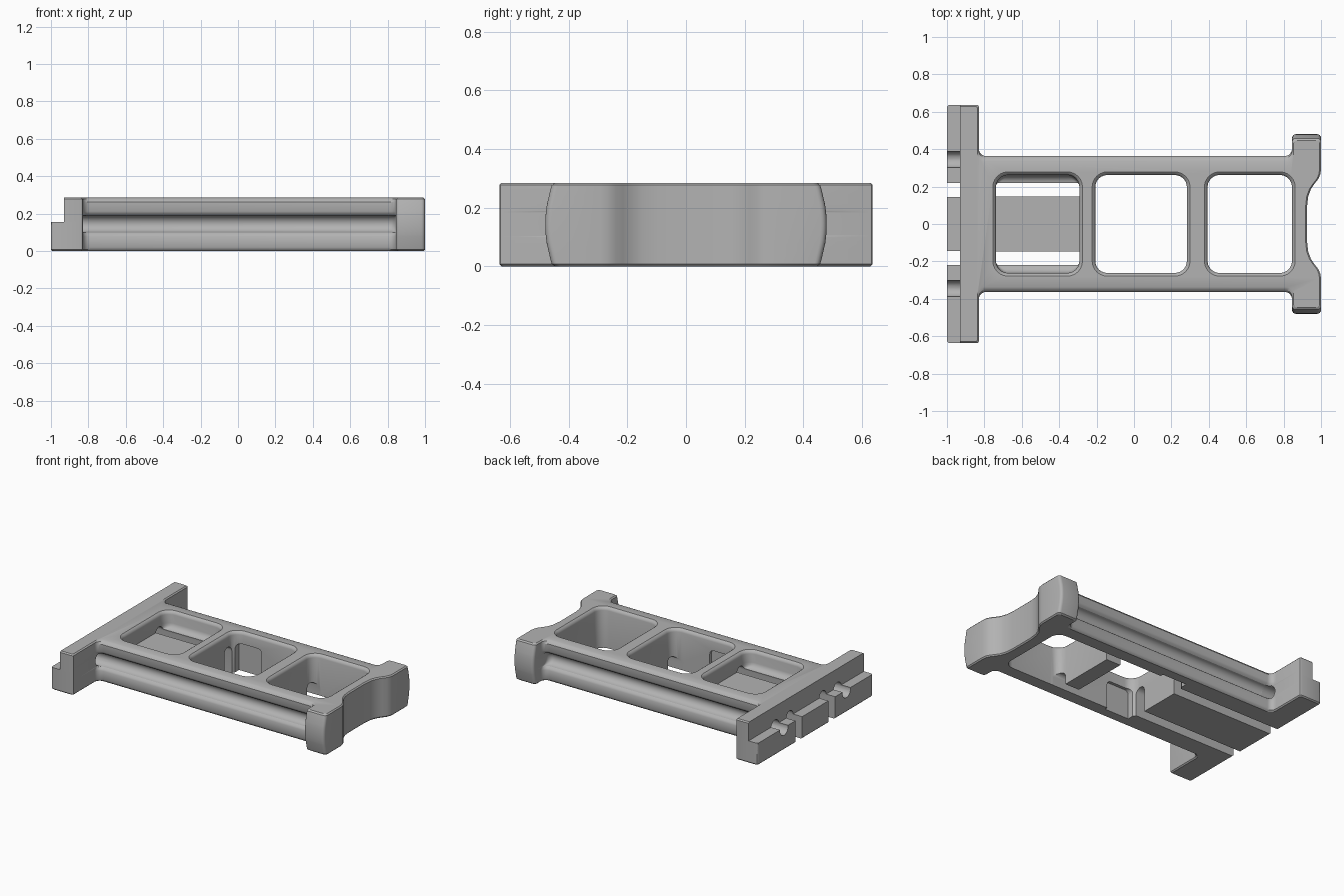
import bpy, bmesh, math

if "Cube" in bpy.data.objects:
    bpy.data.objects.remove(bpy.data.objects["Cube"])

HEIGHT = 0.285
grey = bpy.data.materials.new("plain grey")
grey.use_nodes = True
colour = (0.45, 0.45, 0.45, 1)
grey.diffuse_color = colour
grey.node_tree.nodes["Principled BSDF"].inputs["Base Color"].default_value = colour


def loft(name, rings):
    """Closed solid skinned through equal-length rings of 3D points."""
    bm = bmesh.new()
    loops = [[bm.verts.new(p) for p in ring] for ring in rings]
    n = len(loops[0])
    for a, b in zip(loops, loops[1:]):
        for i in range(n):
            j = (i + 1) % n
            bm.faces.new((a[i], a[j], b[j], b[i]))
    bm.faces.new(loops[0])
    bm.faces.new(loops[-1])
    bmesh.ops.recalc_face_normals(bm, faces=bm.faces)
    mesh = bpy.data.meshes.new(name)
    bm.to_mesh(mesh)
    bm.free()
    mesh.materials.append(grey)
    obj = bpy.data.objects.new(name, mesh)
    bpy.context.collection.objects.link(obj)
    return obj


def arc(cx, cy, r, start, end, steps=6):
    angles = [math.radians(start + (end - start) * i / steps) for i in range(steps + 1)]
    return [(cx + r * math.cos(a), cy + r * math.sin(a)) for a in angles]


def rounded_rect(x0, x1, y0, y1, r):
    return (arc(x1 - r, y1 - r, r, 0, 90) + arc(x0 + r, y1 - r, r, 90, 180)
            + arc(x0 + r, y0 + r, r, 180, 270) + arc(x1 - r, y0 + r, r, 270, 360))


def at_z(points, z):
    return [(x, y, z) for x, y in points]


def along_x(name, section, x0, x1):
    return loft(name, [[(x, y, z) for y, z in section] for x in (x0, x1)])


# Frame outline: scooped end bar, narrow body, wide end bar
SCOOP = [(0.925, 0.09), (0.931, 0.145), (0.945, 0.185), (0.965, 0.215),
         (0.985, 0.24), (0.996, 0.265), (1.0, 0.29)]


def outline(z, body, inset):
    bulge = 0.48 - 0.025 * ((z - HEIGHT / 2) / (HEIGHT / 2)) ** 2
    e, w, d, r = bulge - inset, 0.637 - inset, inset, 0.04
    half = [(x - d, y) for x, y in SCOOP]
    half += arc(0.98 - d, e - 0.02, 0.02, 0, 90, 4)
    half += arc(0.865 + d, e - 0.02, 0.02, 90, 180, 4)
    half += arc(0.845 + d - r, body + r, r, 0, -90)
    half += arc(-0.83 - d + r, body + r, r, -90, -180)
    half += arc(-0.84 - d, w - 0.01, 0.01, 0, 90, 3)
    half += arc(-0.985 + d, w - 0.015, 0.015, 90, 180, 3)
    return at_z(half + [(x, -y) for x, y in reversed(half)], z)


# Height, half width of the body, edge inset; the dip is the side rail groove
layers = [(0, 0.348, 0.008), (0.008, 0.358, 0), (0.02, 0.363, 0), (0.078, 0.363, 0),
          (0.09, 0.357, 0), (0.1, 0.345, 0)]
layers += [(z, y, 0) for y, z in arc(0.345, 0.145, 0.045, 255, 105, 8)]
layers += [(0.19, 0.345, 0), (0.2, 0.357, 0), (0.212, 0.363, 0), (0.262, 0.363, 0),
           (0.277, 0.352, 0), (HEIGHT, 0.337, 0.008)]
frame = loft("frame", [outline(*layer) for layer in layers])

cutters = []


# Through cells with softened top rims
def cell(name, x0, x1, bottom):
    rings = list(bottom)
    for z, g in ((0.262, 0), (0.272, 0.003), (0.28, 0.01), (HEIGHT, 0.017), (0.32, 0.017)):
        rings.append((z, g, g))
    cutters.append(loft(name, [
        at_z(rounded_rect(x0 - gx, x1 + gx, -0.262 - gy, 0.262 + gy, 0.065 + min(gx, gy)), z)
        for z, gx, gy in rings]))


cell("middle_cell_cutter", -0.207, 0.283, [(-0.1, 0, 0)])
cell("end_cell_cutter", 0.393, 0.845, [(-0.1, 0, 0)])

# Shallow tray cell with coved long sides
cove = [(0.21 - 0.045 * math.sin(math.radians(a)), 0, 0.045 * math.cos(math.radians(a)) - 0.045)
        for a in (90, 70, 50, 30, 10)]
cell("tray_cell_cutter", -0.738, -0.292, cove)


def box(name, x0, x1, y0, y1, z0, z1):
    corners = [(x0, y0), (x1, y0), (x1, y1), (x0, y1)]
    cutters.append(loft(name, [at_z(corners, z) for z in (z0, z1)]))


# Step along the wide end bar
box("ledge_cutter", -1.1, -0.93, -0.8, 0.8, 0.155, 0.4)

for side, s in (("left", 1), ("right", -1)):
    # Arched slots running under the tray
    arch = [(0.22, -0.1)] + arc(0.1825, 0.155, 0.0375, 0, 180, 10) + [(0.145, -0.1)]
    cutters.append(along_x(side + "_slot_cutter", [(s * y, z) for y, z in arch], -1.1, -0.15))
    # Rod hole leading into the side groove
    cutters.append(along_x(side + "_rod_cutter", arc(s * 0.345, 0.1455, 0.0445, 0, 345, 23),
                           -1.1, -0.795))
    # Shallow pocket in the middle cell wall
    pocket = rounded_rect(-0.19, 0.0, -0.2, 0.2, 0.03)
    cutters.append(loft(side + "_pocket_cutter",
                        [[(x, s * y, z) for x, z in pocket] for y in (0.2, 0.283)]))
    # Small arched wire passage between the open cells
    wire = [(0.262, -0.1)] + arc(0.232, 0.06, 0.03, 0, 180, 8) + [(0.202, -0.1)]
    cutters.append(along_x(side + "_wire_cutter", [(s * y, z) for y, z in wire], 0.2, 0.45))

# Carve the frame, then drop the helpers
bpy.context.view_layer.objects.active = frame
frame.select_set(True)
for cutter in cutters:
    cutter.hide_render = True
    mod = frame.modifiers.new(cutter.name, "BOOLEAN")
    mod.operation = "DIFFERENCE"
    mod.solver = "EXACT"
    mod.object = cutter
    bpy.ops.object.modifier_apply(modifier=mod.name)
    bpy.data.objects.remove(cutter)
bpy.ops.object.shade_smooth_by_angle(angle=math.radians(30))
